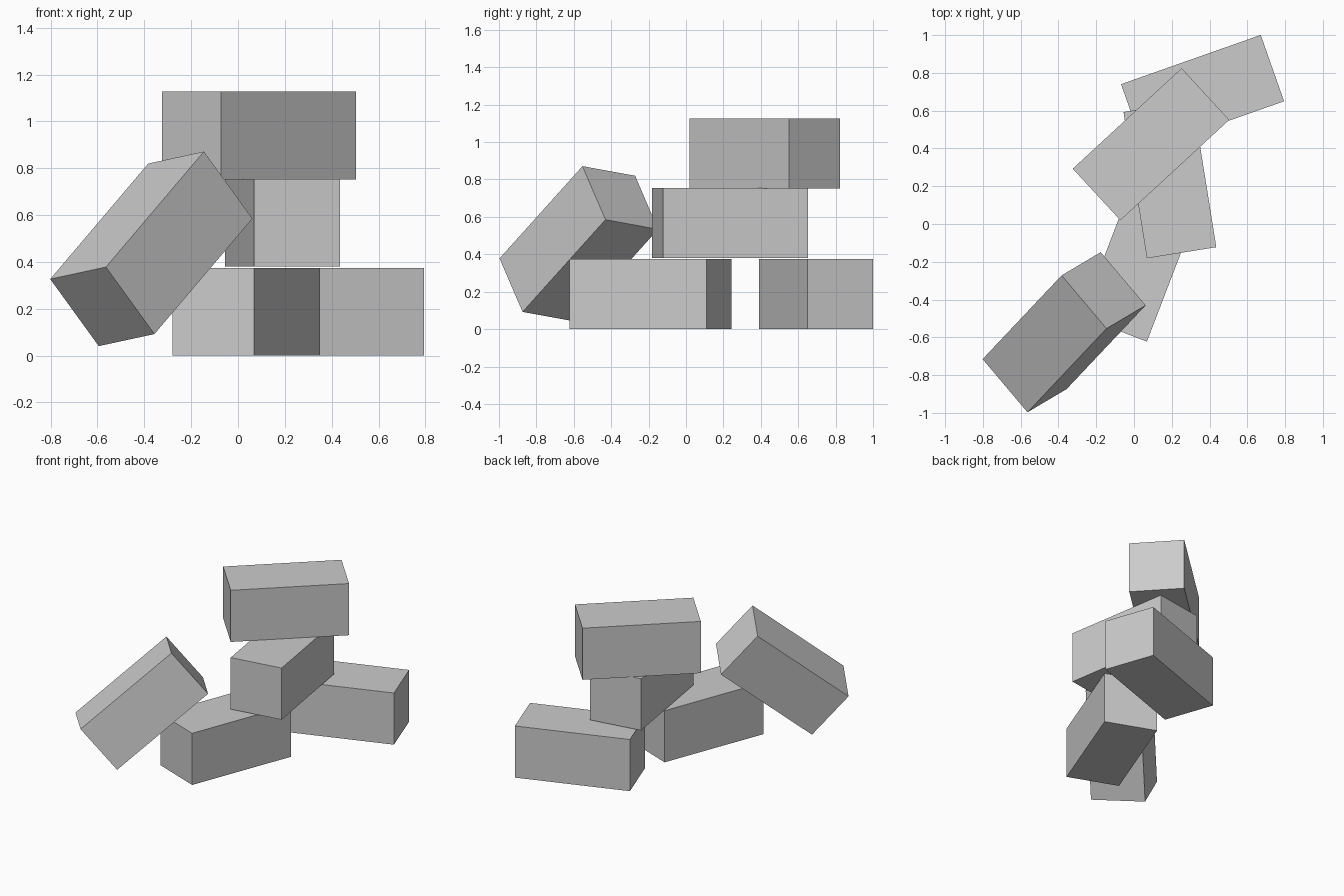
import bpy
from math import radians
from mathutils import Matrix, Vector

cube = bpy.data.objects.get("Cube")
if cube:
    bpy.data.objects.remove(cube, do_unlink=True)

# Plain grey for every block
grey = bpy.data.materials.new("light_grey")
grey.use_nodes = True
colour = (0.6, 0.6, 0.6, 1)
grey.diffuse_color = colour
grey.node_tree.nodes["Principled BSDF"].inputs["Base Color"].default_value = colour

SIZE = Vector((0.784, 0.372, 0.374))


def block(name, centre, rotation):
    """One rectangular block of the shared size, long side along its local x."""
    bpy.ops.mesh.primitive_cube_add(size=1)
    obj = bpy.context.object
    obj.name = name
    obj.data.materials.append(grey)
    obj.matrix_world = (Matrix.Translation(centre) @ rotation.to_4x4()
                        @ Matrix.Diagonal(SIZE).to_4x4())
    return obj


def turned(degrees):
    return Matrix.Rotation(radians(degrees), 3, 'Z')


# Stacked blocks lying flat
block("back_bottom_block", (0.363, 0.695, 0.187), turned(19.4))
block("front_bottom_block", (0.035, -0.19, 0.187), turned(69))
block("middle_block", (0.19, 0.235, 0.567), turned(99.1))
block("top_block", (0.09, 0.422, 0.94), turned(42.7))

# Block leaning against the pile: axes from its length and width directions
along = Vector((0.42, 0.445, 0.495)).normalized()
across = Vector((-0.235, 0.28, -0.05))
up = along.cross(across).normalized()
across = up.cross(along)
lean = Matrix((along, across, up)).transposed()
block("leaning_block", (-0.37, -0.573, 0.456), lean)
